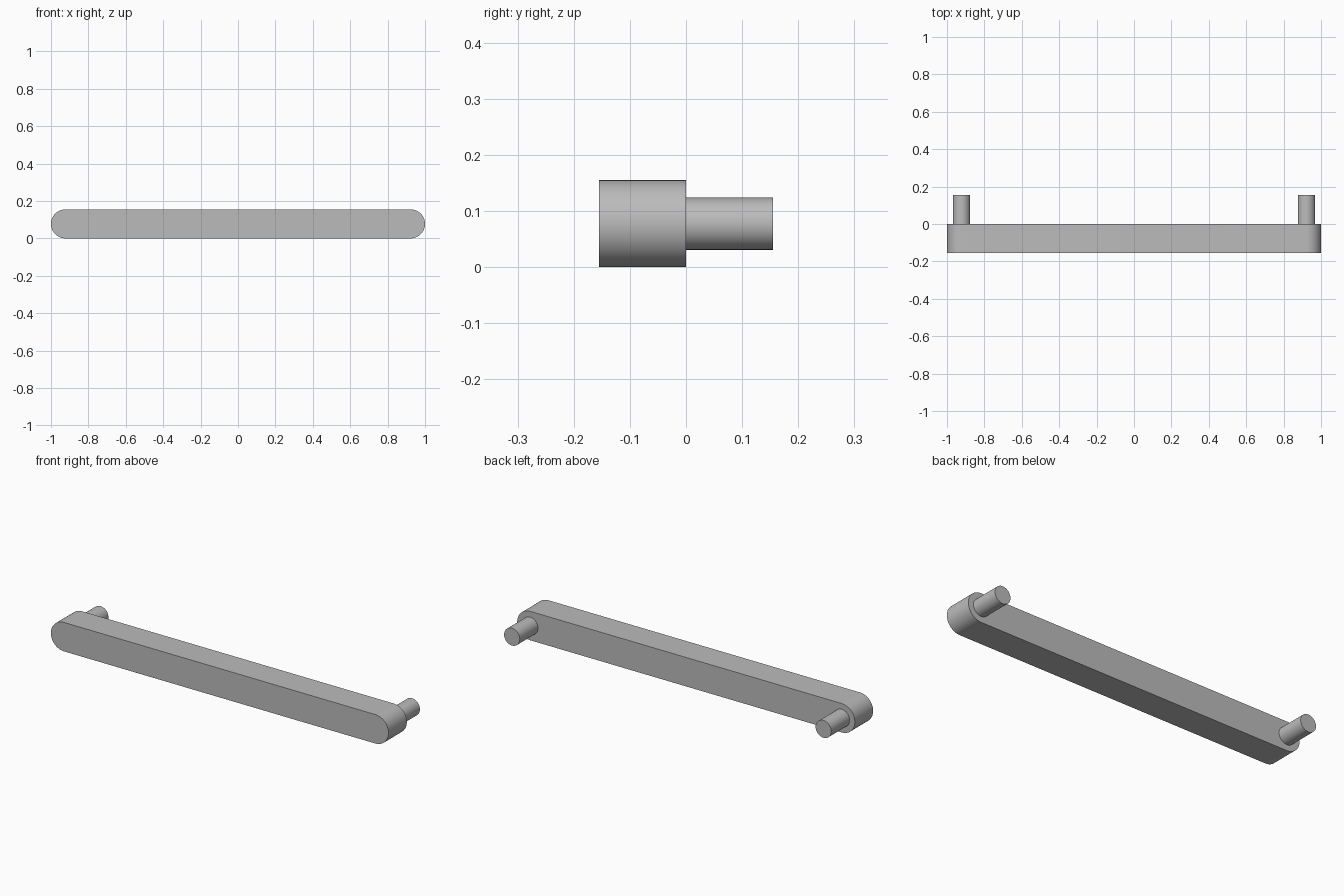
import bpy, bmesh
from math import pi, sin, cos, radians

cube = bpy.data.objects.get("Cube")
if cube:
    bpy.data.objects.remove(cube, do_unlink=True)

RADIUS = 0.155 / 2        # rounded bar end, also the centre height
DEPTH = 0.155             # bar depth and pin length
PIN_RADIUS = 0.0465
END_X = 1 - RADIUS        # centre of each rounded end

grey = bpy.data.materials.new("grey metal")
grey.use_nodes = True
colour = (0.5, 0.5, 0.5, 1)
grey.diffuse_color = colour
grey.node_tree.nodes["Principled BSDF"].inputs["Base Color"].default_value = colour


def extrude_profile(name, points, y_start, y_end):
    """Solid made by sweeping an x-z outline along y."""
    bm = bmesh.new()
    face = bm.faces.new([bm.verts.new((x, y_start, z)) for x, z in points])
    swept = bmesh.ops.extrude_face_region(bm, geom=[face], use_keep_orig=True)
    verts = [v for v in swept["geom"] if isinstance(v, bmesh.types.BMVert)]
    bmesh.ops.translate(bm, verts=verts, vec=(0, y_end - y_start, 0))
    bmesh.ops.recalc_face_normals(bm, faces=bm.faces)
    mesh = bpy.data.meshes.new(name)
    bm.to_mesh(mesh)
    bm.free()
    mesh.materials.append(grey)
    obj = bpy.data.objects.new(name, mesh)
    bpy.context.collection.objects.link(obj)
    bpy.ops.object.select_all(action="DESELECT")
    obj.select_set(True)
    bpy.context.view_layer.objects.active = obj
    bpy.ops.object.shade_smooth_by_angle(angle=radians(30))
    return obj


def arc(cx, radius, start, sweep, steps):
    angles = [start + sweep * i / steps for i in range(steps + 1)]
    return [(cx + radius * cos(a), RADIUS + radius * sin(a)) for a in angles]


# Long bar with fully rounded ends
outline = arc(END_X, RADIUS, -pi / 2, pi, 32) + arc(-END_X, RADIUS, pi / 2, pi, 32)
extrude_profile("handle_bar", outline, -DEPTH, 0)

# Round mounting pins behind each end
for side, x in (("left", END_X), ("right", -END_X)):
    circle = arc(x, PIN_RADIUS, 0, 2 * pi, 48)[:-1]
    extrude_profile(side + "_mounting_pin", circle, 0, DEPTH)
